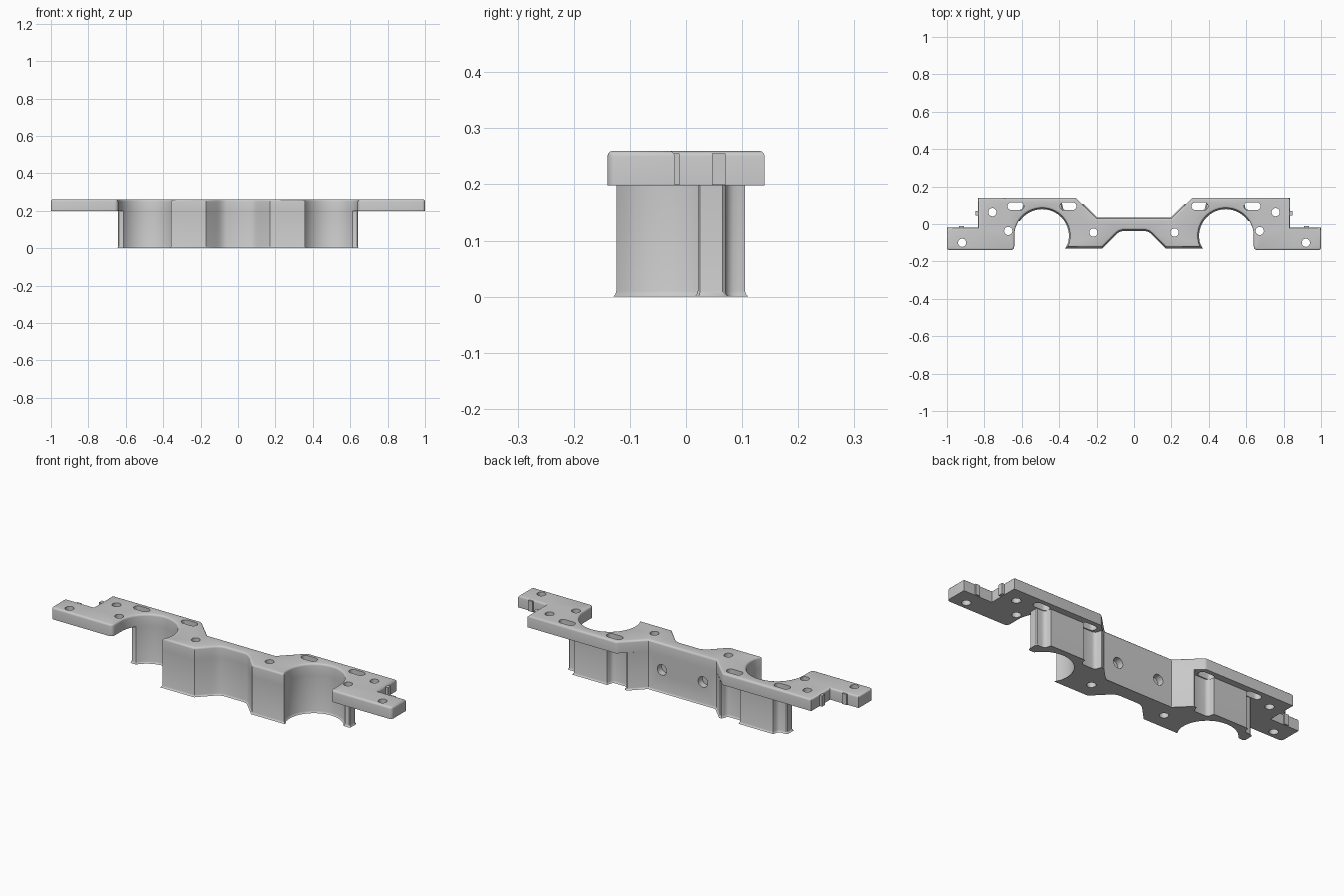
import bpy, bmesh
from math import radians, sin, cos, pi
from mathutils import Matrix, Vector

cube = bpy.data.objects.get("Cube")
if cube:
    bpy.data.objects.remove(cube)

grey = bpy.data.materials.new("plain grey")
grey.use_nodes = True
GREY = (0.59, 0.59, 0.59, 1)
grey.diffuse_color = GREY
grey.node_tree.nodes["Principled BSDF"].inputs["Base Color"].default_value = GREY


def finish(name, bm):
    bmesh.ops.recalc_face_normals(bm, faces=bm.faces)
    mesh = bpy.data.meshes.new(name)
    bm.to_mesh(mesh)
    bm.free()
    mesh.materials.append(grey)
    ob = bpy.data.objects.new(name, mesh)
    bpy.context.collection.objects.link(ob)
    return ob


def offset(outline, d):
    """Move a clockwise outline outward by d with mitred corners."""
    pts = [Vector(p) for p in outline]
    result = []
    for i, p in enumerate(pts):
        a = (p - pts[i - 1]).normalized()
        b = (pts[(i + 1) % len(pts)] - p).normalized()
        n1, n2 = Vector((-a.y, a.x)), Vector((-b.y, b.x))
        result.append(p + (n1 + n2) * (d / (1 + n1.dot(n2))))
    return result


def loft(name, outline, levels, holes=()):
    """Stack offset copies of an outline, with vertical holes, and cap both ends."""
    bm = bmesh.new()
    bottom, top = [], []
    ends = [(0, levels[0][1]), (0, levels[-1][1])]
    for loop, stack in [(outline, levels)] + [(h, ends) for h in holes]:
        rings = [[bm.verts.new((x, y, z)) for x, y in offset(loop, d)] for d, z in stack]
        n = len(loop)
        for low, high in zip(rings, rings[1:]):
            for i in range(n):
                j = (i + 1) % n
                bm.faces.new((low[i], low[j], high[j], high[i]))
        for ring, edges in ((rings[0], bottom), (rings[-1], top)):
            edges += [bm.edges.get((ring[i - 1], ring[i])) for i in range(n)]
    for edges in (bottom, top):
        bmesh.ops.triangle_fill(bm, use_beauty=True, edges=edges, normal=(0, 0, 1))
    return finish(name, bm)


def mirrored(half):
    return half + [(-x, y) for x, y in reversed(half)]


def arc(cx, cy, r, a0, a1, step):
    n = round(abs(a1 - a0) / step)
    return [(cx + r * cos(radians(a0 + (a1 - a0) * i / n)),
             cy + r * sin(radians(a0 + (a1 - a0) * i / n))) for i in range(n + 1)]


def round_hole(x, y):
    return arc(x, y, 0.022, 345, 0, 15)


def slot_hole(x, y):
    return arc(x + 0.023, y, 0.021, 90, -90, 15) + arc(x - 0.023, y, 0.021, 270, 90, 15)


def smooth(ob):
    bpy.ops.object.select_all(action='DESELECT')
    ob.select_set(True)
    bpy.context.view_layer.objects.active = ob
    bpy.ops.object.shade_smooth_by_angle(angle=radians(32))


# Shared front edge of the centre block, with its shallow hollow
CX, CY, R = 0.491, -0.064, 0.149
front = [(0.358, -0.124), (0.17, -0.124), (0.115, -0.068), (0.098, -0.05),
         (0.08, -0.037), (0.06, -0.031)]

# Hole positions
deep_holes, plate_holes = [], []
for s in (-1, 1):
    deep_holes.append(round_hole(s * 0.217, -0.045))
    plate_holes += [round_hole(s * x, y)
                    for x, y in ((0.672, -0.037), (0.757, 0.063), (0.919, -0.1))]
    plate_holes += [slot_hole(s * x, 0.095) for x in (0.352, 0.632)]

# Top plate with arches, end tabs and a rounded upper rim
plate_half = ([(0.2, 0.03)] + arc(0.32, 0.12, 0.02, 135, 90, 15)
              + [(0.833, 0.14), (0.833, -0.02), (1, -0.02)]
              + arc(0.985, -0.125, 0.015, 0, -90, 22.5)
              + arc(0.66, -0.12, 0.02, 270, 180, 22.5)
              + arc(CX, CY, R, 0, 195, 5) + front)
rim = 0.01
plate_levels = [(0, 0.198)] + [
    (-rim * (1 - cos(radians(t))), 0.26 - rim + rim * sin(radians(t)))
    for t in (0, 30, 60, 90)]
plate = loft("top_plate", mirrored(plate_half), plate_levels, deep_holes + plate_holes)
smooth(plate)

# Lower body: arch walls, rounded slot clearances at the back, flared foot
body_half = ([(0.2, 0.03), (0.272, 0.102), (0.28, 0.102)]
             + arc(0.308, 0.09, 0.022, 180, 270, 22.5)
             + arc(0.364, 0.09, 0.022, 270, 360, 22.5)
             + [(0.39, 0.105), (0.585, 0.105)]
             + arc(0.61, 0.092, 0.022, 180, 270, 22.5)
             + [(0.636, 0.07), (0.641, 0.065), (0.641, 0.025), (0.636, 0.021)]
             + arc(CX, CY, R, 35, 195, 5) + front)
body = loft("lower_body", mirrored(body_half),
            [(0.006, 0), (0.002, 0.004), (0, 0.01), (0, 0.198)], deep_holes)

# Blind holes in the back of the body
for s in (-1, 1):
    bm = bmesh.new()
    place = Matrix.Translation((s * 0.12, 0.03, 0.12)) @ Matrix.Rotation(pi / 2, 4, 'X')
    bmesh.ops.create_cone(bm, cap_ends=True, segments=24, radius1=0.028, radius2=0.028,
                          depth=0.07, matrix=place)
    cutter = finish("back_hole_cutter", bm)
    cutter.hide_render = True
    bpy.context.view_layer.objects.active = body
    mod = body.modifiers.new("back_hole", 'BOOLEAN')
    mod.operation = 'DIFFERENCE'
    mod.solver = 'EXACT'
    mod.object = cutter
    bpy.ops.object.modifier_apply(modifier=mod.name)
    bpy.data.objects.remove(cutter)
smooth(body)

# Small locating ribs on the end tabs
for s, side in ((-1, "right"), (1, "left")):
    for label, x, y, w, d in (("end_rib", 0.838, 0.058, 0.01, 0.012),
                              ("tab_rib", 0.922, -0.019, 0.013, 0.007)):
        x *= s
        loft(f"{side}_{label}", [(x - w, y + d), (x + w, y + d), (x + w, y - d),
                                 (x - w, y - d)], [(0, 0.199), (0, 0.255)])
